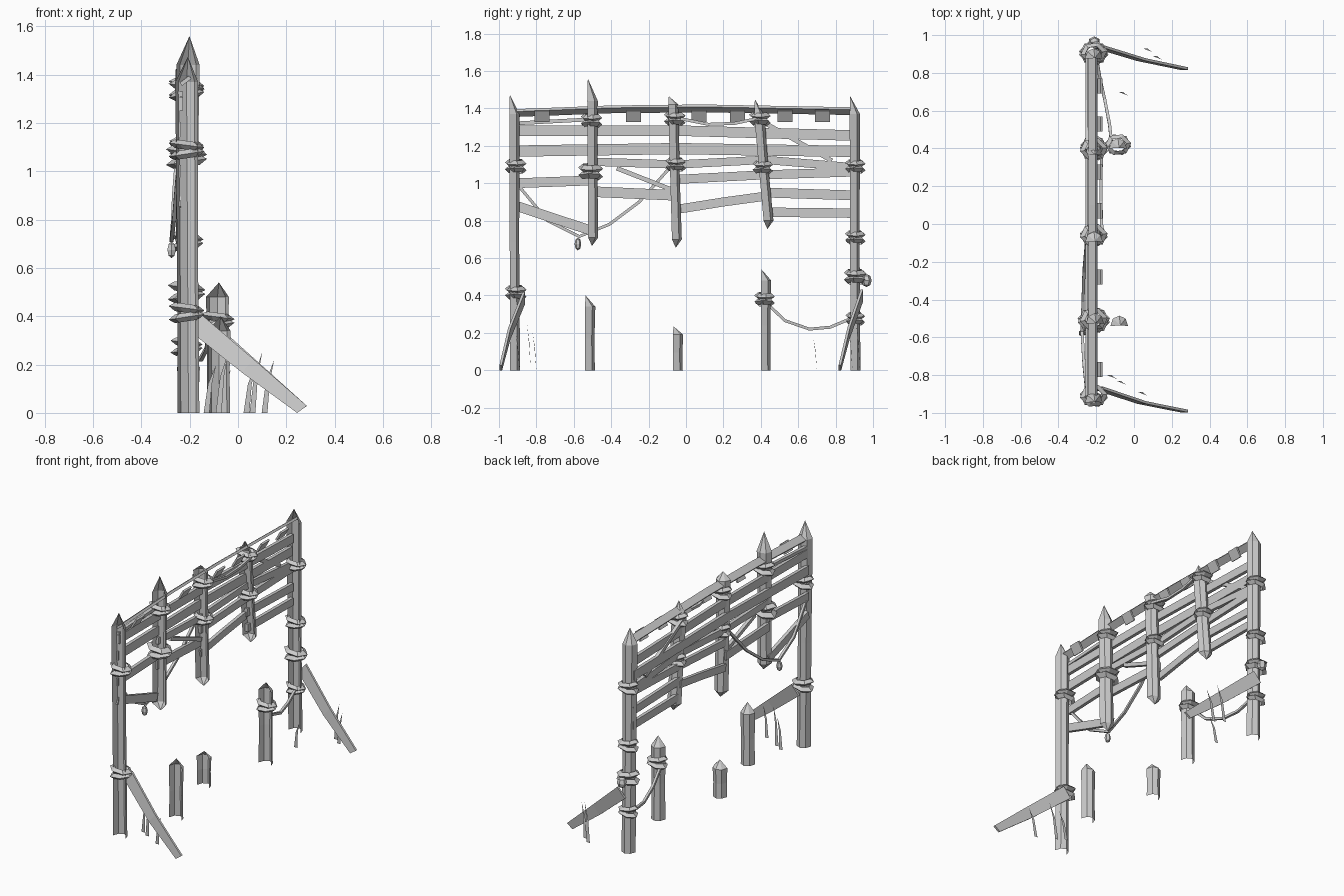
import bpy, bmesh, math
from mathutils import Vector

if "Cube" in bpy.data.objects:
    bpy.data.objects.remove(bpy.data.objects["Cube"], do_unlink=True)

wood = bpy.data.materials.new("weathered grey")
wood.use_nodes = True
grey = (0.6, 0.6, 0.6, 1)
wood.diffuse_color = grey
wood.node_tree.nodes["Principled BSDF"].inputs["Base Color"].default_value = grey

X, Y = Vector((1, 0, 0)), Vector((0, 1, 0))
WALL = -0.238


def finish(name, bm):
    bmesh.ops.recalc_face_normals(bm, faces=bm.faces[:])
    mesh = bpy.data.meshes.new(name)
    bm.to_mesh(mesh)
    bm.free()
    mesh.materials.append(wood)
    obj = bpy.data.objects.new(name, mesh)
    bpy.context.collection.objects.link(obj)
    return obj


def skin(bm, rings, closed):
    """Bridge successive rings of vertices with quads."""
    for a, b in zip(rings, rings[1:]):
        n = len(a)
        for i in range(n if closed else n - 1):
            j = (i + 1) % n
            bm.faces.new((a[i], a[j], b[j], b[i]))


def half_post(name, x, y_low, y_high, z_low, shoulder, tip, r=0.045, lean=0):
    """Split log: half an octagon, open at the front, with a hewn point."""
    bm = bmesh.new()
    rings = []
    mid = (z_low + shoulder) / 2
    for z, s in ((z_low, 1.0), (mid, 0.96), (shoulder, 1.05)):
        t = (z - z_low) / (shoulder - z_low)
        cx, cy = x + lean * t, y_low + (y_high - y_low) * t
        rings.append([bm.verts.new((cx + r * s * math.cos(k * math.pi / 4),
                                    cy + 1.17 * r * s * math.sin(k * math.pi / 4), z))
                      for k in range(5)])
    skin(bm, rings, False)
    ends = [(rings[-1], (x + lean + 0.006, y_high + 0.003, tip))]
    if z_low > 0:
        ends.append((rings[0], (x, y_low + 0.02, z_low - 0.045)))
    for ring, p in ends:
        apex = bm.verts.new(p)
        for a, b in zip(ring, ring[1:]):
            bm.faces.new((a, b, apex))
    return finish(name, bm)


def sweep(name, pts, side, hu, hv, end_scale=1):
    """Rectangular bar along a path; side fixes the thin direction."""
    bm = bmesh.new()
    pts = [Vector(p) for p in pts]
    rings = []
    for i, p in enumerate(pts):
        tangent = pts[min(i + 1, len(pts) - 1)] - pts[max(i - 1, 0)]
        u = tangent.cross(side).normalized()
        s = 1 + (end_scale - 1) * i / (len(pts) - 1)
        ring = []
        for a, b in ((1, 1), (1, -1), (-1, -1), (-1, 1)):
            q = p + u * a * hu * s + side * b * hv
            q.z = max(q.z, 0)
            ring.append(bm.verts.new(q))
        rings.append(ring)
    skin(bm, rings, True)
    bm.faces.new(rings[0])
    bm.faces.new(rings[-1])
    return finish(name, bm)


def binding(name, x, y, z, s=1.0):
    """Two stacked, slightly tilted rope wraps with sharp outer edges."""
    bm = bmesh.new()
    for layer, tilt in ((-0.018, 0.15), (0.018, -0.13)):
        rings = []
        for k in range(6):
            a = k * math.tau / 6 + layer * 9
            c, d = math.cos(a), math.sin(a)
            ring = []
            for rad, dz in ((0.048, -0.018), (0.075, 0), (0.048, 0.018)):
                ring.append(bm.verts.new((x + c * rad * s, y + d * rad * 0.82 * s,
                                          z + (layer + dz + c * rad * tilt) * s)))
            rings.append(ring)
        skin(bm, rings + rings[:1], False)
    return finish(name, bm)


def blob(name, loc, size):
    bm = bmesh.new()
    bmesh.ops.create_uvsphere(bm, u_segments=6, v_segments=4, radius=1)
    bmesh.ops.scale(bm, vec=size, verts=bm.verts)
    bmesh.ops.translate(bm, vec=loc, verts=bm.verts)
    return finish(name, bm)


# Two standing end posts and three broken posts hanging from the wall
half_post("end_post_front", -0.205, -0.94, -0.945, 0, 1.37, 1.475, lean=-0.008)
half_post("end_post_back", -0.205, 0.88, 0.875, 0, 1.37, 1.465, lean=-0.008)
half_post("hanging_post_front", -0.212, -0.523, -0.528, 0.71, 1.44, 1.56, 0.046, 0.005)
half_post("hanging_post_middle", -0.212, -0.075, -0.095, 0.70, 1.42, 1.465)
half_post("hanging_post_rear", -0.212, 0.415, 0.365, 0.80, 1.36, 1.45)

# Broken stumps in the ground
half_post("stump_front", -0.078, -0.54, -0.54, 0, 0.34, 0.4)
half_post("stump_middle", -0.205, -0.07, -0.07, 0, 0.19, 0.235)
half_post("stump_rear", -0.085, 0.4, 0.4, 0, 0.48, 0.54)

# Wall planks: y, z pairs along each board, then half height
planks = [
    ([(-0.91, 1.28), (0, 1.28), (0.9, 1.255)], 0.028),
    ([(-0.91, 1.172), (-0.05, 1.185), (0.9, 1.17)], 0.03),
    ([(-0.5, 1.115), (-0.05, 1.1), (0.42, 1.125), (0.9, 1.085)], 0.022),
    ([(-0.91, 1.0), (-0.5, 1.015)], 0.026),
    ([(-0.06, 1.02), (0.42, 1.045), (0.9, 1.06)], 0.024),
    ([(-0.5, 0.955), (-0.05, 0.935)], 0.028),
    ([(0.42, 0.95), (0.9, 0.935)], 0.026),
    ([(-0.05, 0.86), (0.2, 0.9), (0.42, 0.93)], 0.024),
    ([(0.43, 0.845), (0.9, 0.84)], 0.025),
    ([(-0.91, 0.88), (-0.7, 0.81), (-0.5, 0.745)], 0.026),
    ([(-0.37, 1.08), (-0.05, 0.955)], 0.012),
    ([(0.39, 1.34), (0.78, 1.12)], 0.012),
    ([(-0.91, 1.32), (-0.5, 1.342)], 0.01),
]
for i, (line, half) in enumerate(planks):
    x = WALL - 0.008 * (i % 2)
    sweep(f"wall_plank_{i + 1}", [(x, y, z) for y, z in line], X, half, 0.011)

# Sloping top rail with short shingle stubs under it
slope = Vector((0.8, 0, 0.6))
sweep("top_rail", [(-0.217, -0.92, 1.375), (-0.217, -0.4, 1.395), (-0.217, 0.1, 1.4),
                   (-0.217, 0.9, 1.385)], slope, 0.008, 0.024)
for i, y in enumerate((-0.77, -0.28, 0.07, 0.275, 0.53, 0.73)):
    sweep(f"shingle_{i + 1}", [(-0.19, y - 0.04, 1.36), (-0.19, y + 0.04, 1.36)],
          Vector((0.5, 0, 0.86)), 0.006, 0.034)

# Rope bindings around the posts
for i, (y, z, s) in enumerate([
        (-0.91, 1.09, 1), (-0.91, 0.415, 1), (-0.505, 1.335, 1), (-0.51, 1.06, 1.15),
        (-0.06, 1.345, 1), (-0.055, 1.1, 0.95), (0.395, 1.345, 1), (0.41, 1.085, 0.95),
        (0.905, 1.09, 0.95), (0.905, 0.71, 0.95), (0.905, 0.5, 1.05), (0.905, 0.275, 0.9)]):
    binding(f"binding_{i + 1}", -0.213, y, z, s)
binding("binding_stump", -0.085, 0.42, 0.38, 0.95)

# Slack ropes
ropes = {
    "rope_front": [(-0.25, -0.89, 0.98), (-0.265, -0.74, 0.8), (-0.275, -0.57, 0.715),
                   (-0.27, -0.41, 0.78), (-0.265, -0.25, 0.9), (-0.25, -0.08, 1.09)],
    "rope_top": [(-0.17, -0.03, 1.345), (-0.175, 0.12, 1.315), (-0.175, 0.26, 1.32),
                 (-0.17, 0.4, 1.35)],
    "rope_low": [(-0.12, 0.44, 0.35), (-0.13, 0.53, 0.265), (-0.155, 0.66, 0.22),
                 (-0.18, 0.77, 0.23), (-0.2, 0.89, 0.28)],
}
for name, path in ropes.items():
    sweep(name, path, X, 0.008, 0.008)

# Hanging charm and knot
blob("hanging_charm", (-0.275, -0.578, 0.675), (0.02, 0.018, 0.034))
blob("knot", (-0.21, 0.965, 0.48), (0.032, 0.028, 0.035))

# Diagonal ground braces
sweep("brace_front", [(-0.19, -0.868, 0.385), (0.04, -0.945, 0.195), (0.265, -0.99, 0.005)],
      Y, 0.042, 0.007, 0.75)
sweep("brace_back", [(-0.19, 0.94, 0.4), (0.04, 0.87, 0.2), (0.265, 0.823, 0.005)],
      Y, 0.042, 0.007, 0.75)

# Thin grass blades by the braces
for i, (x, y, h) in enumerate([(-0.13, -0.8, 0.2), (-0.08, -0.83, 0.25), (0.035, -0.89, 0.2),
                               (0.06, 0.93, 0.25), (0.11, 0.89, 0.22), (-0.07, 0.7, 0.18)]):
    bm = bmesh.new()
    corners = [(x - 0.012, y, 0), (x + 0.012, y, 0), (x + 0.022, y - 0.01, h * 0.6),
               (x + 0.04, y - 0.02, h), (x + 0.006, y - 0.008, h * 0.6)]
    bm.faces.new([bm.verts.new(c) for c in corners])
    finish(f"grass_blade_{i + 1}", bm)
